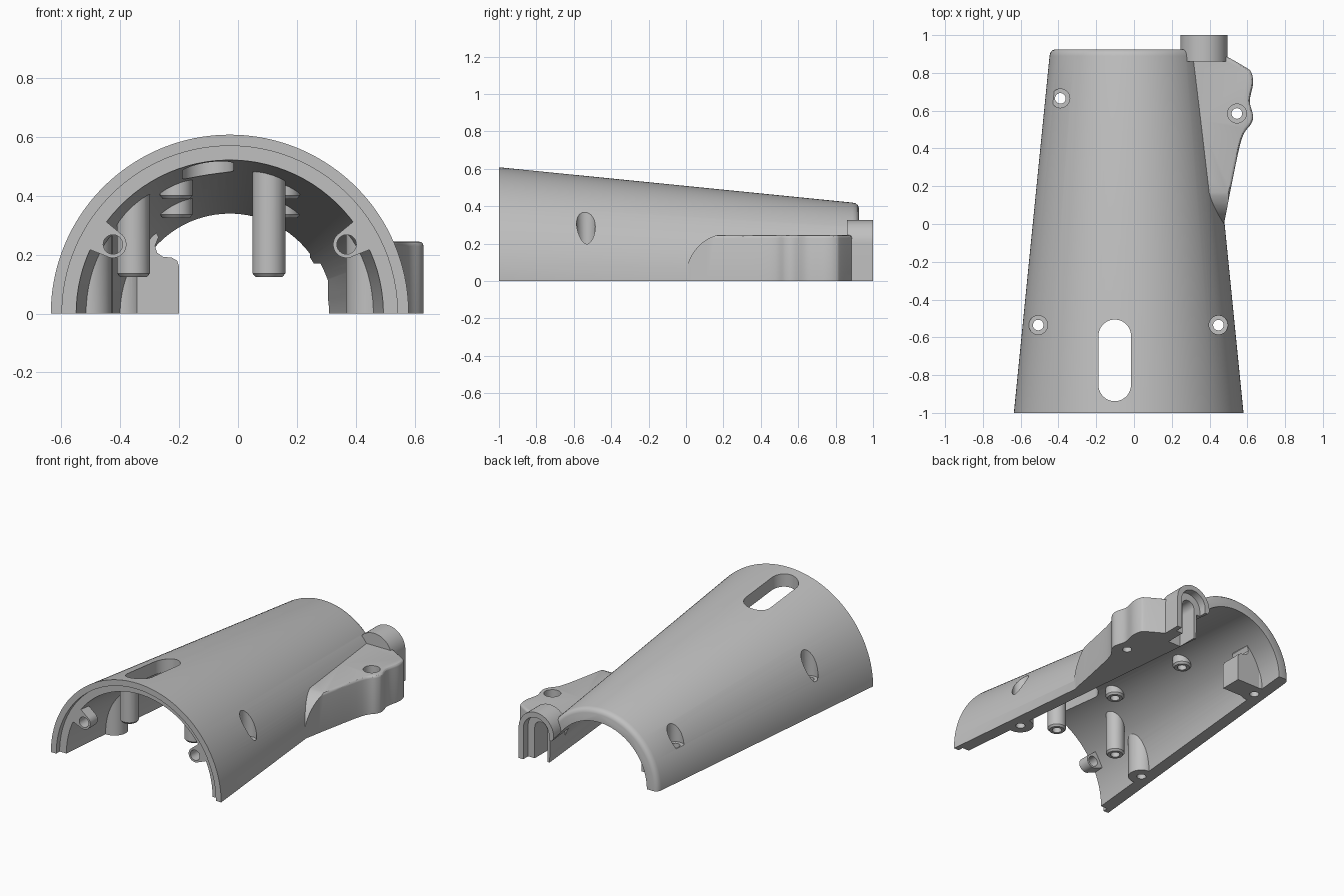
import bpy, bmesh, math
from mathutils import Vector

if "Cube" in bpy.data.objects:
    bpy.data.objects.remove(bpy.data.objects["Cube"], do_unlink=True)

grey = bpy.data.materials.new("light_grey")
grey.use_nodes = True
grey.diffuse_color = (0.53, 0.53, 0.53, 1)
grey.node_tree.nodes["Principled BSDF"].inputs["Base Color"].default_value = (0.53, 0.53, 0.53, 1)

CX = -0.028          # axis of the tapered shell


def finish(name, bm):
    bmesh.ops.recalc_face_normals(bm, faces=bm.faces)
    mesh = bpy.data.meshes.new(name)
    bm.to_mesh(mesh)
    bm.free()
    mesh.materials.append(grey)
    obj = bpy.data.objects.new(name, mesh)
    bpy.context.collection.objects.link(obj)
    return obj


def loft(name, rings):
    bm = bmesh.new()
    loops = [[bm.verts.new(p) for p in ring] for ring in rings]
    n = len(loops[0])
    for a, b in zip(loops, loops[1:]):
        for i in range(n):
            j = (i + 1) % n
            bm.faces.new((a[i], a[j], b[j], b[i]))
    bm.faces.new(loops[0])
    bm.faces.new(loops[-1])
    return finish(name, bm)


def prism(name, pts, axis, lo, hi):
    place = {"x": lambda a, b, h: (h, a, b),
             "y": lambda a, b, h: (a, h, b),
             "z": lambda a, b, h: (a, b, h)}[axis]
    return loft(name, [[place(a, b, h) for a, b in pts] for h in (lo, hi)])


def arc(cx, cy, r, start=0, end=360, n=32):
    steps = n if end - start == 360 else n + 1
    angles = [math.radians(start + (end - start) * i / n) for i in range(steps)]
    return [(cx + r * math.cos(t), cy + r * math.sin(t)) for t in angles]


def post(name, x, y, lo, hi, r):
    return prism(name, arc(x, y, r), "z", lo, hi)


def box(name, x0, x1, y0, y1, z0, z1):
    return prism(name, [(x0, y0), (x1, y0), (x1, y1), (x0, y1)], "z", z0, z1)


def cone(name, stations, start=1, end=361):
    return loft(name, [[(a, y, b) for a, b in arc(CX, 0, r, start, end, 96)] for y, r in stations])


def combine(obj, op, other, keep=False):
    mod = obj.modifiers.new("combine", "BOOLEAN")
    mod.operation, mod.object, mod.solver = op, other, "EXACT"
    bpy.context.view_layer.update()
    deps = bpy.context.evaluated_depsgraph_get()
    mesh = bpy.data.meshes.new_from_object(obj.evaluated_get(deps))
    obj.modifiers.clear()
    obj.data = mesh
    if not keep:
        bpy.data.objects.remove(other, do_unlink=True)


def smooth_path(pts, steps=5):
    v = [Vector(p) for p in [pts[0]] + pts + [pts[-1]]]
    out = []
    for a, b, c, d in zip(v, v[1:], v[2:], v[3:]):
        for i in range(steps):
            t = i / steps
            out.append(tuple(0.5 * (2 * b + (c - a) * t + (2 * a - 5 * b + 4 * c - d) * t * t
                                    + (3 * b - a - 3 * c + d) * t ** 3)))
    return out + [pts[-1]]


# tapered shell with a rounded rear edge, trimmed flat at the end
shell = cone("shell", [(-1, 0.608), (0.89, 0.419), (0.907, 0.415), (0.919, 0.405), (0.925, 0.39)], -20, 200)

# side housing with a soft top edge and a rounded nose
outline = smooth_path([(0.44, -0.06), (0.475, 0), (0.515, 0.2), (0.57, 0.45), (0.62, 0.53),
                       (0.63, 0.575), (0.613, 0.65), (0.63, 0.74), (0.622, 0.8), (0.59, 0.83), (0.45, 0.91)])
housing = prism("housing", outline + [(0.3, 0.905), (0.15, 0.85), (0.15, -0.06)], "z", -0.1, 0.245)
bm = bmesh.new()
bm.from_mesh(housing.data)
rim = [e for e in bm.edges if all(v.co.z > 0.24 for v in e.verts)]
bmesh.ops.bevel(bm, geom=rim, offset=0.016, segments=3, profile=0.5, affect="EDGES")
bm.to_mesh(housing.data)
bm.free()
nose = [(0.21 - 0.215 * math.cos(t), 0.25 * math.sin(t)) for t in [math.pi / 2 * i / 16 for i in range(17)]]
nose += [(1.1, 0.25), (1.1, -0.2), (-0.005, -0.2)]
combine(housing, "INTERSECT", prism("nose", nose, "x", 0, 1))
combine(shell, "UNION", housing)

# arched cable outlet at the rear
arch = arc(0.37, 0.2, 0.125, 0, 180)
combine(shell, "UNION", prism("outlet", arch + [(0.245, -0.13), (0.495, -0.13)], "y", 0.86, 1))
combine(shell, "DIFFERENCE", cone("hollow", [(-1.1, 0.535), (1.1, 0.323)]))
for r, y0 in ((0.045, 0.82), (0.092, 0.95)):
    opening = arc(0.37, 0.2, r, 0, 180) + [(0.37 - r, -0.4), (0.37 + r, -0.4)]
    combine(shell, "DIFFERENCE", prism("opening", opening, "y", y0, 1.1))
combine(shell, "DIFFERENCE", box("outlet_notch", 0.2, 0.305, 0.8, 1.1, -0.3, 0.17))

# stepped front lip and long slot in the roof
combine(shell, "DIFFERENCE", cone("lip_step", [(-1.1, 0.57), (-0.965, 0.57)]))
slot = arc(-0.102, -0.592, 0.086, 0, 180) + arc(-0.102, -0.852, 0.086, 180, 360)
combine(shell, "DIFFERENCE", prism("slot", slot, "z", 0.3, 1))

# screw bosses along the sides
screws = [(-0.507, -0.535), (0.447, -0.535), (-0.39, 0.665), (0.545, 0.585)]
inside = cone("inside", [(-1, 0.58), (0.92, 0.388)], 0, 180)
parts = [post(f"screw_boss_{i + 1}", x, y, -0.1, 0.6, 0.08) for i, (x, y) in enumerate(screws[:3])]

# rear hooked lug
lug_pts = [(-0.46, -0.1), (-0.2, -0.1), (-0.2, 0.16), (-0.207, 0.18), (-0.225, 0.19), (-0.255, 0.193),
           (-0.275, 0.207), (-0.282, 0.23), (-0.27, 0.26), (-0.3, 0.32), (-0.46, 0.32)]
parts.append(prism("rear_lug", lug_pts, "y", 0.6, 0.74))
for part in parts:
    combine(part, "INTERSECT", inside, keep=True)

# countersunk screw holes, through the shell and whatever sits behind it
for i, (x, y) in enumerate(screws):
    targets = [shell] + parts[i:i + 1] if i < 2 else [shell] + parts[2:] if i == 2 else [shell]
    for r, lo in ((0.05, 0.19), (0.028, -0.5)):
        for part in targets:
            combine(part, "DIFFERENCE", post("drill", x, y, lo, 0.8, r))

# flat parting face
combine(shell, "DIFFERENCE", box("trim", -1, 1, -1.5, 1.5, -1, 0))

# hanging pins and short studs under the roof
hangers = [("long_pin", x, -0.6, 0.125) for x in (-0.355, 0.105)]
hangers += [("stud", x, y, z) for x in (-0.21, 0.155) for y, z in ((-0.43, 0.39), (0.2, 0.325))]
for name, x, y, z in hangers:
    rings = [(z, 0.046), (z + 0.012, 0.056), (0.7, 0.056)]
    pin = loft(name, [[(a, b, h) for a, b in arc(x, y, r)] for h, r in rings])
    combine(pin, "INTERSECT", inside, keep=True)
    combine(pin, "DIFFERENCE", post("bore", x, y, z - 0.1, z + 0.06, 0.028))
    parts.append(pin)

# front ears with bolt holes, one on each side
for side, name in ((1, "left_ear"), (-1, "right_ear")):
    x, z = CX + side * 0.397, 0.235
    tilt = math.atan2(z, side * 0.397)
    out = Vector((math.cos(tilt), math.sin(tilt)))
    across = Vector((-out.y, out.x)) * 0.06
    deg = math.degrees(tilt)
    root = Vector((x, z)) + out * 0.09
    pts = arc(x, z, 0.046, deg + 90, deg + 270, 16) + [tuple(root - across), tuple(root + across)]
    ear = prism(name, pts, "y", -0.965, -0.89)
    combine(ear, "DIFFERENCE", prism("bolt_hole", arc(x, z, 0.033), "y", -1.1, -0.8))
    parts.append(ear)

bpy.data.objects.remove(inside, do_unlink=True)

# smooth shading with sharp edges kept
bpy.ops.object.select_all(action="DESELECT")
for obj in [shell] + parts:
    obj.select_set(True)
bpy.context.view_layer.objects.active = shell
bpy.ops.object.shade_smooth_by_angle(angle=math.radians(30))
